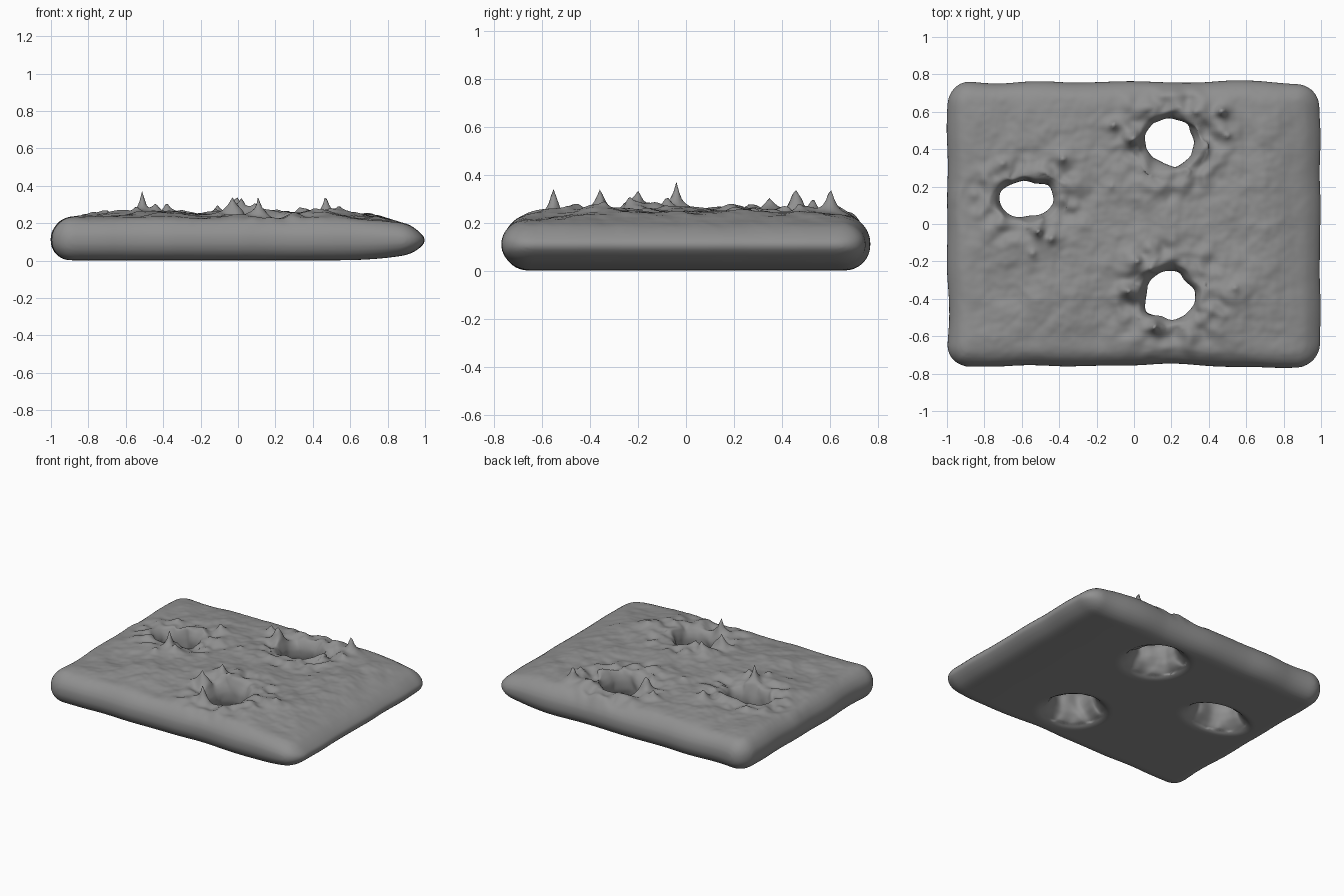
import bpy, bmesh, math
from mathutils import Vector, noise

if "Cube" in bpy.data.objects:
    bpy.data.objects.remove(bpy.data.objects["Cube"])

HOLES = [(0.19, 0.44, 1.0, 1.0), (0.19, -0.39, 1.0, 1.0), (-0.58, 0.13, 1.12, 0.74)]
# x, y, height, radius of each rock spike
SPIKES = [(-0.51, -0.04, .15, .05), (-0.44, -0.08, .06, .06), (-0.54, -0.16, .04, .05),
          (0.47, 0.60, .13, .05), (0.50, 0.47, .06, .06), (-0.01, 0.45, .10, .06),
          (-0.11, 0.53, .06, .04), (0.11, -0.56, .11, .04), (-0.03, -0.36, .09, .06),
          (0.02, -0.20, .08, .06), (0.10, -0.23, .05, .05), (0.54, -0.34, .05, .07),
          (-0.38, 0.35, .06, .05), (-0.70, 0.33, .03, .06), (-0.37, 0.22, .04, .05),
          (0.33, 0.60, .04, .07), (-0.12, 0.2, .03, .06), (-0.78, -0.02, .02, .06)]


def add_object(name, bm):
    mesh = bpy.data.meshes.new(name)
    bm.to_mesh(mesh)
    bm.free()
    ob = bpy.data.objects.new(name, mesh)
    bpy.context.collection.objects.link(ob)
    return ob


def lathe(name, profile, hole, n=40):
    cx, cy, sx, sy = hole
    bm = bmesh.new()
    rings = [[bm.verts.new((cx + r * sx * math.cos(math.tau * i / n),
                            cy + r * sy * math.sin(math.tau * i / n), z))
              for i in range(n)] for r, z in profile]
    for a, b in zip(rings, rings[1:]):
        for i in range(n):
            j = (i + 1) % n
            bm.faces.new((a[i], a[j], b[j], b[i]))
    bm.faces.new(rings[0][::-1])
    bm.faces.new(rings[-1])
    return add_object(name, bm)


# Rounded slab
bm = bmesh.new()
bmesh.ops.create_cube(bm, size=1)
for v in bm.verts:
    v.co = (v.co.x * 1.99, v.co.y * 1.525, v.co.z * 0.22 + 0.115)
upright = [e for e in bm.edges if abs(e.verts[0].co.z - e.verts[1].co.z) > .1]
bmesh.ops.bevel(bm, geom=upright, offset=0.125, segments=8, profile=0.5, affect='EDGES')
rim = [e for e in bm.edges if abs(e.verts[0].co.z - e.verts[1].co.z) < .01]
bmesh.ops.bevel(bm, geom=rim, offset=0.105, segments=8, profile=0.5, affect='EDGES')
slab = add_object("rock_slab", bm)

# Flared holes through the slab
profile = [(.30, -.05), (.245, .004), (.215, .014), (.18, .04), (.15, .08), (.132, .13),
           (.132, .17), (.145, .20), (.17, .225), (.20, .3)]
for k, h in enumerate(HOLES):
    cutter = lathe("hole_cutter_%d" % k, profile, h)
    cutter.hide_render = True
    cutter.hide_set(True)
    m = slab.modifiers.new("hole", 'BOOLEAN')
    m.operation, m.solver, m.object = 'DIFFERENCE', 'EXACT', cutter
m = slab.modifiers.new("even_mesh", 'REMESH')
m.mode, m.voxel_size = 'VOXEL', 0.0115
m = slab.modifiers.new("soften", 'SMOOTH')
m.factor, m.iterations = 0.5, 4
dg = bpy.context.evaluated_depsgraph_get()
mesh = bpy.data.meshes.new_from_object(slab.evaluated_get(dg))
slab.modifiers.clear()
slab.data = mesh
for ob in [o for o in bpy.data.objects if o.name.startswith("hole_cutter")]:
    bpy.data.objects.remove(ob)

# Weathering: tapered right side, wavy outline, rough top and spikes
for v in mesh.vertices:
    x, y, z = v.co
    top = min(1, max(0, (z - 0.12) / 0.10))
    inner = max(0, 1 - max(abs(x) / 0.98, abs(y) / 0.76) ** 3)
    p = Vector((x, y, 0))
    dz = 0.032 * inner
    dz += noise.fractal(p * 3.5 + Vector((3, 7, 1)), 0.9, 2.0, 4) * 0.022 * min(1, inner * 1.5)
    near = min(math.hypot((x - h[0]) / h[2], (y - h[1]) / h[3]) for h in HOLES)
    ring = math.exp(-((near - 0.23) / 0.10) ** 2)
    dz += ring * 0.035 * noise.noise(p * 12)
    for sx, sy, sh, sr in SPIKES:
        d = math.hypot(x - sx, y - sy)
        if d < sr * 4:
            dz += sh * math.exp(-d / sr * 1.9)
    z += dz * top
    if near < 0.2:
        wob = 0.022 * noise.noise(Vector((x * 12, y * 12, z * 8)))
        x += wob
        y += wob
    t = max(0, (x - 0.5) / 0.5)
    if t > 0:
        z = 0.11 + (z - 0.11) * math.sqrt(max(0.1, 1 - 0.8 * t ** 2.3))
    y *= 1 + 0.035 * noise.noise(Vector((x * 3, 2 if y > 0 else 9, 0.4)))
    x *= 1 + 0.010 * noise.noise(Vector((y * 4, 5 if x > 0 else 1, 0.4)))
    v.co = (x, y, max(0, z - 0.003))
for poly in mesh.polygons:
    poly.use_smooth = True

# Dark grey stone
stone = bpy.data.materials.new("stone")
stone.diffuse_color = (0.28, 0.28, 0.28, 1)
stone.use_nodes = True
stone.node_tree.nodes["Principled BSDF"].inputs["Base Color"].default_value = stone.diffuse_color
mesh.materials.clear()
mesh.materials.append(stone)
